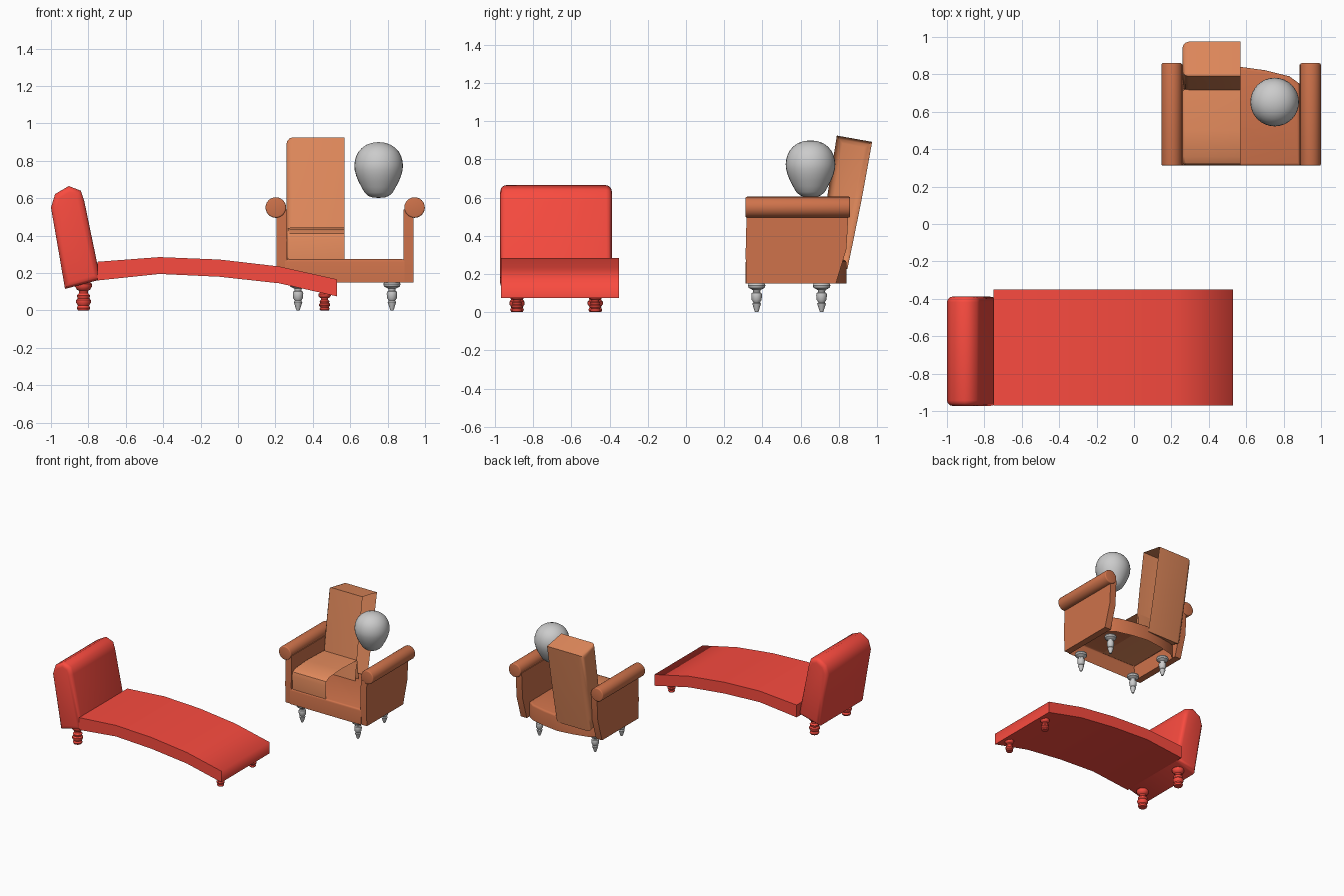
import bpy, bmesh, math
from mathutils import Vector

if "Cube" in bpy.data.objects:
    bpy.data.objects.remove(bpy.data.objects["Cube"])


def material(name, rgb):
    m = bpy.data.materials.new(name)
    m.diffuse_color = (*rgb, 1)
    m.use_nodes = True
    m.node_tree.nodes["Principled BSDF"].inputs["Base Color"].default_value = m.diffuse_color
    return m


RED = material("red_fabric", (0.95, 0.07, 0.05))
ORANGE = material("orange_fabric", (0.62, 0.17, 0.07))
CUSHION = material("light_orange_fabric", (0.78, 0.26, 0.11))


def finish(bm, name, mat=None, angle=35):
    bmesh.ops.recalc_face_normals(bm, faces=bm.faces)
    me = bpy.data.meshes.new(name)
    bm.to_mesh(me)
    bm.free()
    ob = bpy.data.objects.new(name, me)
    bpy.context.collection.objects.link(ob)
    if mat:
        me.materials.append(mat)
    bpy.ops.object.select_all(action='DESELECT')
    ob.select_set(True)
    bpy.context.view_layer.objects.active = ob
    bpy.ops.object.shade_smooth_by_angle(angle=math.radians(angle))
    return ob


def prism(name, profile, axis, lo, hi, mat, open_caps=(), round_caps=(), r=0.03, angle=35):
    """Extrude a 2D profile along an axis; chosen caps left open, chosen cap rims rounded."""
    place = {'x': lambda a, b, t: (t, a, b),
             'y': lambda a, b, t: (a, t, b),
             'z': lambda a, b, t: (a, b, t)}[axis]
    bm = bmesh.new()
    rings = [[bm.verts.new(place(a, b, t)) for a, b in profile] for t in (lo, hi)]
    n = len(profile)
    for i in range(n):
        j = (i + 1) % n
        bm.faces.new((rings[0][i], rings[0][j], rings[1][j], rings[1][i]))
    caps = [bm.faces.new(ring) for ring in rings]
    bmesh.ops.recalc_face_normals(bm, faces=bm.faces)
    rims = list({e for c in round_caps for e in caps[c].edges})
    if open_caps:
        bmesh.ops.delete(bm, geom=[caps[i] for i in open_caps], context='FACES')
    if rims:
        bmesh.ops.bevel(bm, geom=rims, offset=r, segments=3, profile=0.5,
                        affect='EDGES', clamp_overlap=True)
    return finish(bm, name, mat, angle)


def lathe(name, profile, loc, sides=24, mat=None, rs=1.0, zs=1.0, angle=35):
    """Spin a (radius, height) profile round a vertical axis."""
    bm = bmesh.new()
    vs = [bm.verts.new((x * rs, 0, z * zs)) for x, z in profile]
    es = [bm.edges.new(p) for p in zip(vs, vs[1:])]
    bmesh.ops.spin(bm, geom=vs + es, cent=(0, 0, 0), axis=(0, 0, 1),
                   angle=math.tau, steps=sides, use_duplicate=False)
    bmesh.ops.remove_doubles(bm, verts=bm.verts, dist=1e-5)
    bmesh.ops.translate(bm, verts=bm.verts, vec=Vector(loc))
    return finish(bm, name, mat, angle)


# Chaise seat: arched slab
prism("chaise_seat",
      [(-0.752, 0.26), (-0.42, 0.285), (-0.1, 0.272), (0.22, 0.235), (0.53, 0.166),
       (0.53, 0.075), (0.22, 0.145), (-0.1, 0.18), (-0.42, 0.195), (-0.752, 0.16)],
      'y', -0.97, -0.35, RED, angle=85)

# Chaise headrest: leaning slab with a rounded top
prism("chaise_headrest",
      [(-0.925, 0.115), (-0.965, 0.35), (-1.0, 0.55), (-0.978, 0.622), (-0.905, 0.665),
       (-0.84, 0.64), (-0.822, 0.585), (-0.735, 0.165)],
      'y', -0.973, -0.388, RED, round_caps=(0, 1), angle=50)

# Chaise legs: ringed, shorter at the foot end
ringed = [(0, 0), (0.03, 0), (0.036, 0.012), (0.03, 0.027), (0.04, 0.042), (0.04, 0.055),
          (0.031, 0.065), (0.036, 0.08), (0.025, 0.092), (0.025, 0.105), (0.036, 0.112),
          (0.045, 0.128), (0.045, 0.142), (0.03, 0.155), (0, 0.155)]
for y in (-0.885, -0.475):
    lathe("chaise_head_leg", ringed, (-0.826, y, 0), 20, RED)
    lathe("chaise_foot_leg", ringed, (0.463, y, 0), 20, RED, 0.75, 0.62)

# Armchair seat base: bowed back, open underneath
prism("armchair_base",
      [(0.25, 0.312), (0.89, 0.312), (0.885, 0.75), (0.83, 0.79), (0.70, 0.822),
       (0.57, 0.84), (0.44, 0.822), (0.31, 0.79), (0.255, 0.75)],
      'z', 0.15, 0.275, ORANGE, open_caps=(0,), round_caps=(1,), r=0.015)

# Armchair arms: side panels topped by rolls, mirrored about the chair's middle
MID = 0.573
panel = [(0.318, 0.15), (0.312, 0.3), (0.318, 0.54), (0.852, 0.54), (0.84, 0.33), (0.785, 0.15)]
for side in (-1, 1):
    a, b = sorted((MID + side * 0.312, MID + side * 0.366))
    prism("arm_panel", panel, 'x', a, b, ORANGE)
    cx = MID + side * 0.371
    roll = [(cx + 0.055 * math.cos(math.tau * i / 24), 0.55 + 0.055 * math.sin(math.tau * i / 24))
            for i in range(24)]
    prism("arm_roll", roll, 'y', 0.312, 0.86, ORANGE, round_caps=(0, 1), r=0.008)

# Half seat cushion, open on its inner side
prism("seat_cushion",
      [(0.318, 0.272), (0.314, 0.38), (0.322, 0.412), (0.36, 0.432), (0.5, 0.442), (0.72, 0.435),
       (0.74, 0.272)],
      'x', 0.258, 0.57, CUSHION, open_caps=(1,), round_caps=(0,), r=0.02)

# Half back cushion, leaning back, open on its inner side
prism("back_cushion",
      [(0.695, 0.27), (0.742, 0.62), (0.79, 0.925), (0.975, 0.892), (0.918, 0.58),
       (0.867, 0.33), (0.845, 0.225)],
      'x', 0.258, 0.57, CUSHION, open_caps=(1,), round_caps=(0,), r=0.035)

# Armchair legs: turned, tapering to a point
turned = [(0, 0), (0.008, 0), (0.012, 0.01), (0.023, 0.045), (0.017, 0.052), (0.026, 0.065),
          (0.028, 0.09), (0.026, 0.1), (0.018, 0.105), (0.02, 0.116), (0.042, 0.128),
          (0.046, 0.14), (0.042, 0.15), (0, 0.15)]
for x in (0.321, 0.823):
    for y in (0.37, 0.71):
        lathe("armchair_leg", turned, (x, y, 0), 20)

# Egg-shaped ball above the seat
lathe("egg_ball",
      [(0, 0.602), (0.03, 0.603), (0.055, 0.612), (0.075, 0.63), (0.092, 0.66), (0.108, 0.69),
       (0.12, 0.72), (0.128, 0.75), (0.13, 0.775), (0.127, 0.80), (0.12, 0.825), (0.108, 0.848),
       (0.09, 0.868), (0.066, 0.885), (0.035, 0.896), (0, 0.90)],
      (0.752, 0.652, 0), 32, angle=60)
